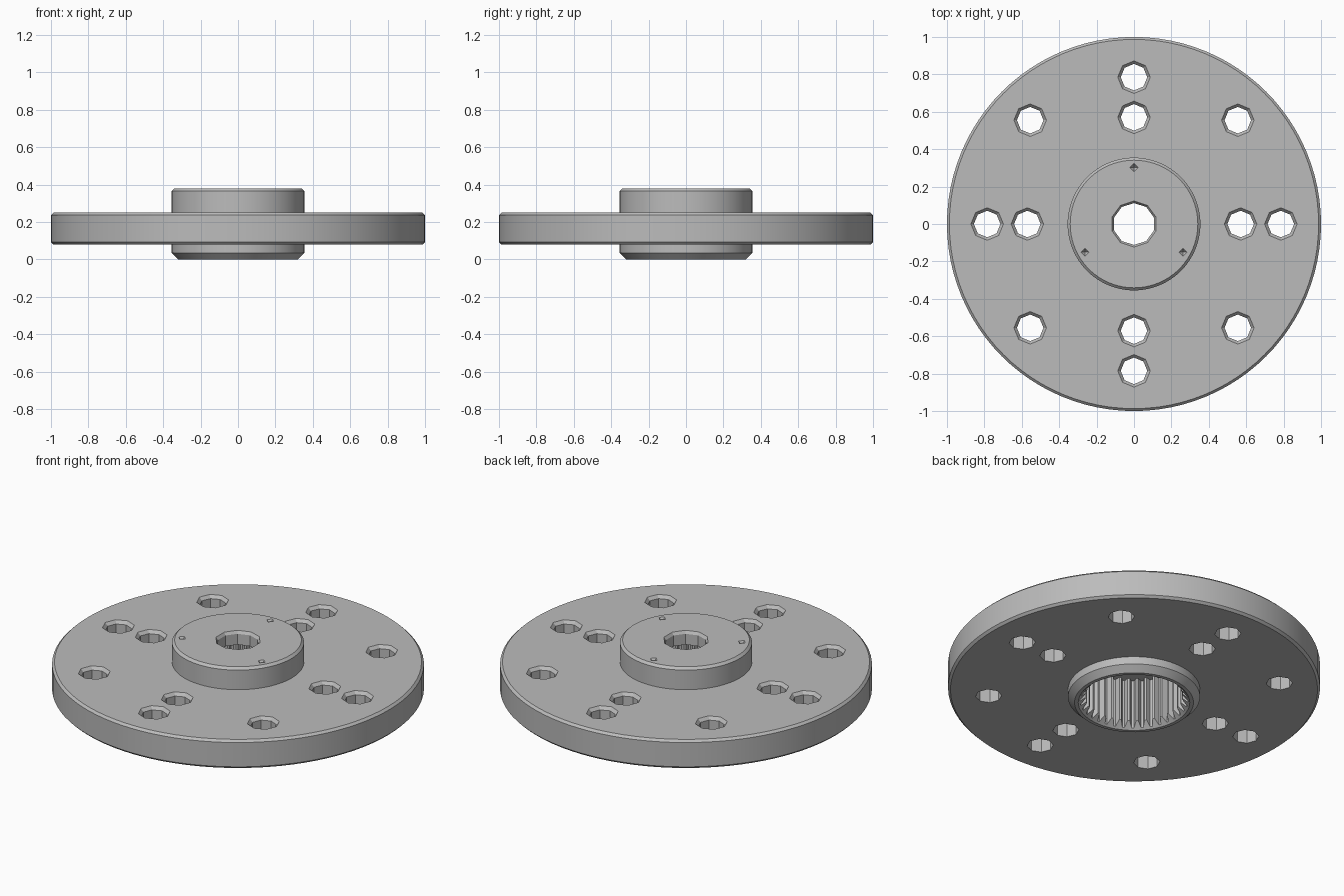
import bpy, bmesh
from math import cos, sin, pi, radians

cube = bpy.data.objects.get("Cube")
if cube:
    bpy.data.objects.remove(cube, do_unlink=True)

# Plain grey metal
metal = bpy.data.materials.new("grey_metal")
metal.use_nodes = True
grey = (0.5, 0.5, 0.5, 1)
metal.diffuse_color = grey
metal.node_tree.nodes["Principled BSDF"].inputs["Base Color"].default_value = grey


def add_stack(bm, rings, sides, centre=(0, 0), teeth=None):
    """Closed solid of revolution from (radius, z) rings; teeth scales radii in turn."""
    loops = []
    for radius, z in rings:
        loop = []
        for i in range(sides):
            a = pi / 2 + 2 * pi * i / sides
            r = radius * (teeth[i % len(teeth)] if teeth else 1)
            loop.append(bm.verts.new((centre[0] + r * cos(a), centre[1] + r * sin(a), z)))
        loops.append(loop)
    for low, high in zip(loops, loops[1:]):
        for i in range(sides):
            j = (i + 1) % sides
            bm.faces.new((low[i], low[j], high[j], high[i]))
    bm.faces.new(loops[0][::-1])
    bm.faces.new(loops[-1])


def make_object(name, bm):
    bmesh.ops.recalc_face_normals(bm, faces=bm.faces)
    mesh = bpy.data.meshes.new(name)
    bm.to_mesh(mesh)
    bm.free()
    mesh.materials.append(metal)
    obj = bpy.data.objects.new(name, mesh)
    bpy.context.collection.objects.link(obj)
    return obj


def polar(radius, degrees):
    return radius * cos(radians(degrees)), radius * sin(radians(degrees))


# Disc and hub turned as one piece
BASE, DECK, TOP = 0.08, 0.25, 0.38
bm = bmesh.new()
add_stack(bm, [(0.32, 0), (0.355, 0.035), (0.355, BASE), (0.987, BASE), (1, BASE + 0.013),
               (1, DECK - 0.013), (0.987, DECK), (0.355, DECK), (0.355, TOP - 0.014),
               (0.341, TOP)], 96)
flange = make_object("hub_flange", bm)

# Bolt holes with countersunk tops: eight on the outer circle, four on the inner
holes = bmesh.new()
spots = [polar(0.785, 45 * k) for k in range(8)] + [polar(0.57, 90 * k) for k in range(4)]
for spot in spots:
    add_stack(holes, [(0.071, BASE - 0.05), (0.071, DECK - 0.018),
                      (0.087, DECK), (0.087, DECK + 0.05)], 8, spot)

# Pointed index dimples on the hub face
for k in range(3):
    add_stack(holes, [(0.002, TOP - 0.022), (0.022, TOP), (0.022, TOP + 0.05)], 4,
              polar(0.302, 90 + 120 * k))

# Shaft hole through the hub face
shaft = bmesh.new()
add_stack(shaft, [(0.112, 0.2), (0.112, TOP - 0.016), (0.123, TOP), (0.123, TOP + 0.05)], 10)

# Splined bore from below, with a chamfered mouth
bore = bmesh.new()
add_stack(bore, [(0.29, -0.05), (0.29, 0.3)], 144, teeth=(1, 1, 0.9, 0.9))
mouth = bmesh.new()
add_stack(mouth, [(0.315, -0.015), (0.26, 0.04)], 72)

cutters = [make_object(n, b) for n, b in (("hole_cutter", holes), ("bore_cutter", bore),
                                          ("mouth_cutter", mouth), ("shaft_cutter", shaft))]
for cutter in cutters:
    cutter.hide_render = True
    mod = flange.modifiers.new(cutter.name, "BOOLEAN")
    mod.operation = "DIFFERENCE"
    mod.solver = "EXACT"
    mod.object = cutter

# Bake the cuts and drop the cutters
graph = bpy.context.evaluated_depsgraph_get()
cut_mesh = bpy.data.meshes.new_from_object(flange.evaluated_get(graph))
flange.modifiers.clear()
flange.data = cut_mesh
for cutter in cutters:
    bpy.data.objects.remove(cutter, do_unlink=True)

# Smooth round walls, crisp edges
bpy.context.view_layer.objects.active = flange
flange.select_set(True)
bpy.ops.object.shade_smooth_by_angle(angle=radians(20))
